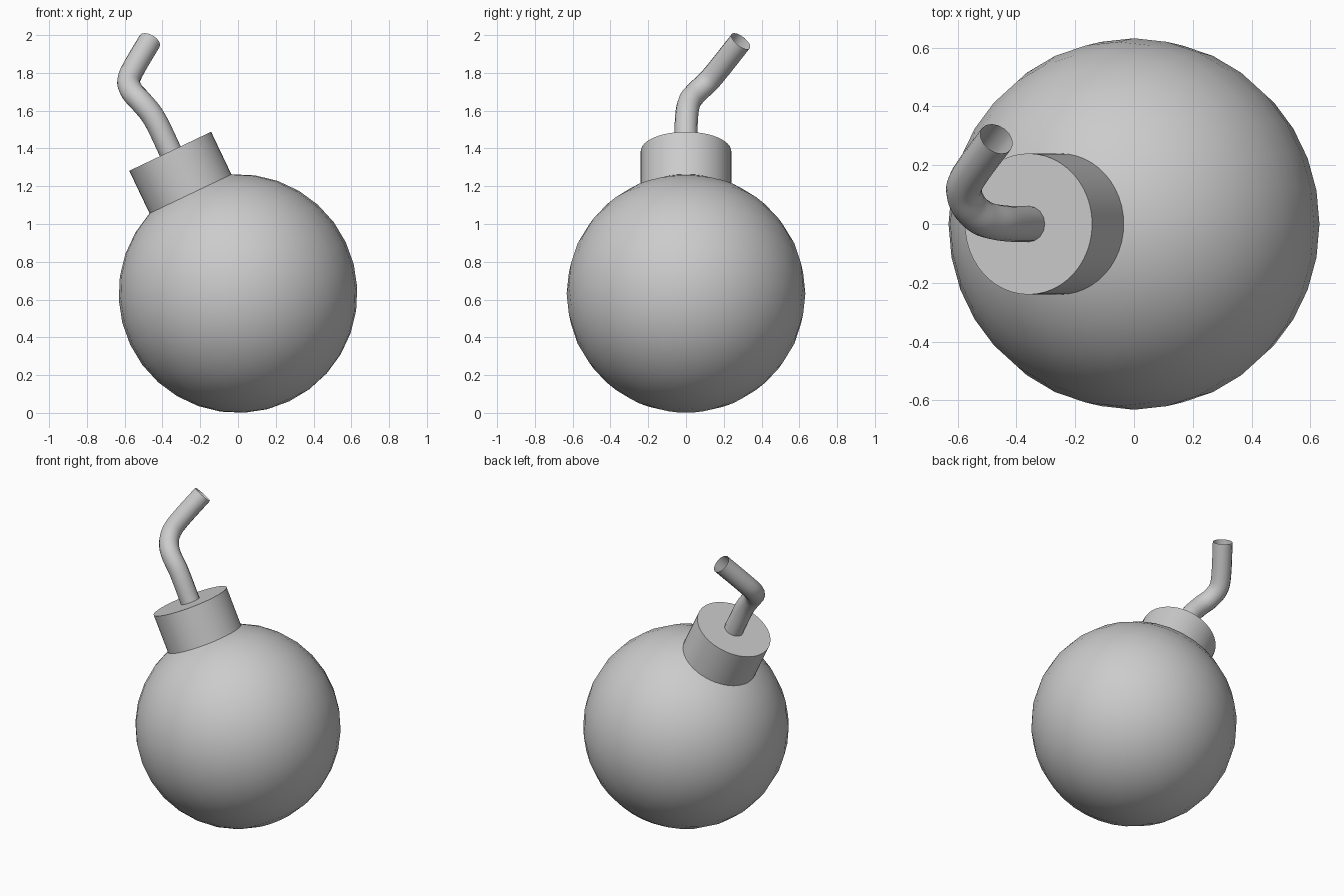
import bpy, math
from mathutils import Vector, Matrix

if "Cube" in bpy.data.objects:
    bpy.data.objects.remove(bpy.data.objects["Cube"])

TILT = math.radians(-25.5)           # lean of the neck toward -x
CENTRE = Vector((0, 0, 0.632))
R = 0.632

grey = bpy.data.materials.new("plain grey")
grey.diffuse_color = (0.6, 0.6, 0.6, 1)
grey.use_nodes = True
grey.node_tree.nodes["Principled BSDF"].inputs["Base Color"].default_value = grey.diffuse_color
rot = Matrix.Rotation(TILT, 3, 'Y')


def finish(ob, name, angle):
    ob.name = name
    ob.data.materials.clear()
    ob.data.materials.append(grey)
    bpy.ops.object.select_all(action='DESELECT')
    ob.select_set(True)
    bpy.context.view_layer.objects.active = ob
    bpy.ops.object.shade_smooth_by_angle(angle=math.radians(angle))


# round body, tilted with the neck
bpy.ops.mesh.primitive_uv_sphere_add(segments=32, ring_count=16, radius=R,
                                     location=CENTRE, rotation=(0, TILT, 0))
finish(bpy.context.object, "body", 60)

# short cylindrical neck
low, high = 0.55, 0.834
bpy.ops.mesh.primitive_cylinder_add(vertices=48, radius=0.24, depth=high - low,
                                    location=CENTRE + rot @ Vector((0, 0, (low + high) / 2)),
                                    rotation=(0, TILT, 0))
finish(bpy.context.object, "neck", 30)

# bent fuse: open-ended tube swept along a smooth path
path = [(-0.33, 0, 1.32), (-0.36, 0, 1.388), (-0.447, 0.003, 1.565),
        (-0.515, 0.02, 1.65), (-0.56, 0.06, 1.70), (-0.579, 0.115, 1.752),
        (-0.56, 0.165, 1.81), (-0.468, 0.29, 1.968)]
curve = bpy.data.curves.new("fuse", 'CURVE')
curve.dimensions = '3D'
curve.bevel_depth = 0.061
curve.bevel_resolution = 6
curve.resolution_u = 6
spline = curve.splines.new('BEZIER')
spline.bezier_points.add(len(path) - 1)
for i, (bp, p) in enumerate(zip(spline.bezier_points, path)):
    # handles follow the chord between neighbouring points
    p = Vector(p)
    a = Vector(path[max(i - 1, 0)])
    b = Vector(path[min(i + 1, len(path) - 1)])
    d = (b - a).normalized()
    bp.handle_left_type = bp.handle_right_type = 'FREE'
    bp.co = p
    bp.handle_left = p - d * (p - a).length / 3
    bp.handle_right = p + d * (b - p).length / 3
fuse = bpy.data.objects.new("fuse", curve)
bpy.context.collection.objects.link(fuse)
bpy.ops.object.select_all(action='DESELECT')
fuse.select_set(True)
bpy.context.view_layer.objects.active = fuse
bpy.ops.object.convert(target='MESH')
finish(bpy.context.object, "fuse", 60)
